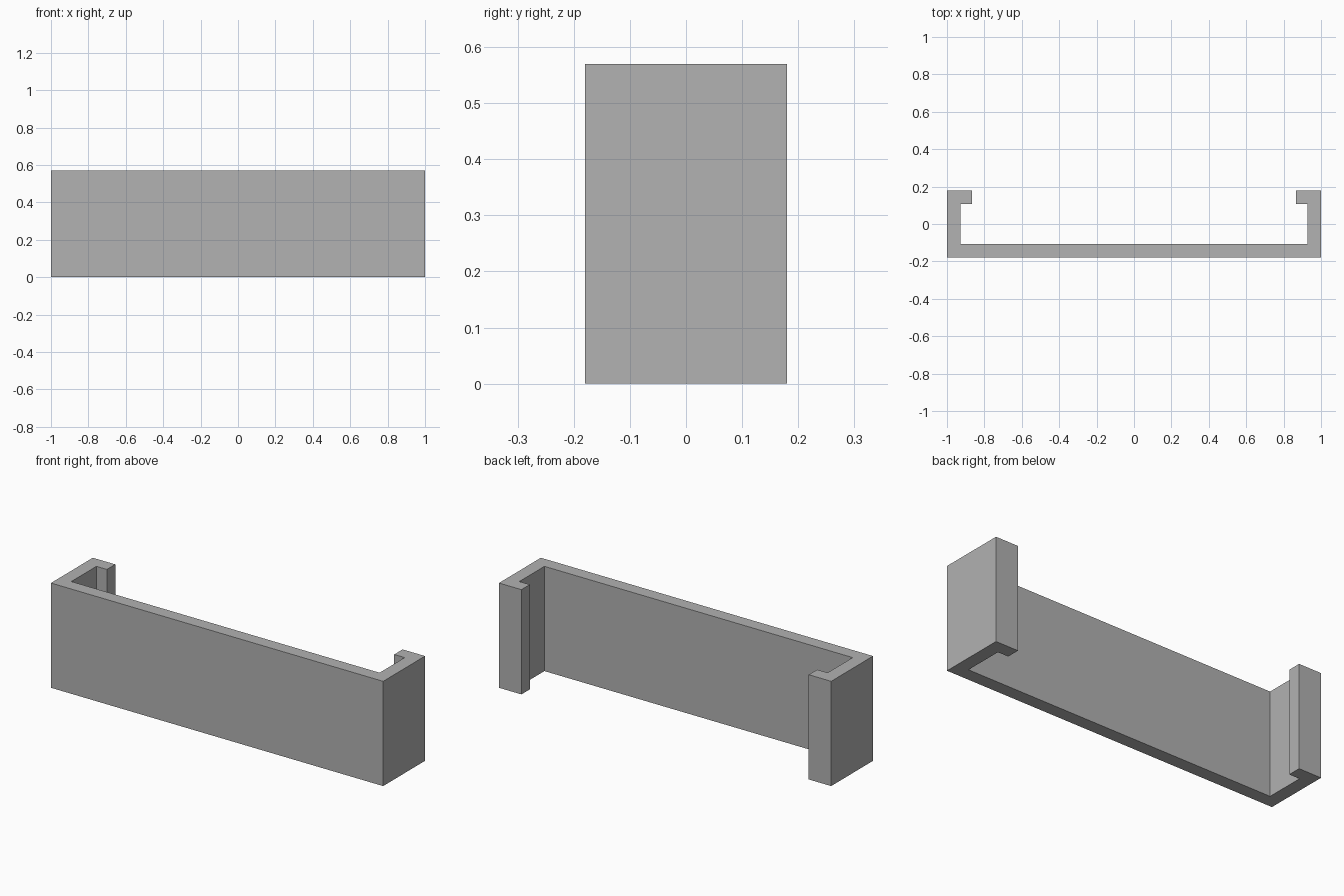
import bpy
import bmesh

cube = bpy.data.objects.get("Cube")
if cube:
    bpy.data.objects.remove(cube, do_unlink=True)

HALF_WIDTH, HALF_DEPTH, HEIGHT = 1.0, 0.18, 0.57
WALL, LIP = 0.072, 0.135

# Grey material
grey = bpy.data.materials.new("plain grey")
grey.use_nodes = True
colour = (0.445, 0.445, 0.445, 1)
grey.diffuse_color = colour
grey.node_tree.nodes["Principled BSDF"].inputs["Base Color"].default_value = colour

# Left half of the channel outline: front panel, side wall, inward lip
inner = HALF_WIDTH - WALL
half = [
    (HALF_WIDTH, -HALF_DEPTH),
    (HALF_WIDTH, HALF_DEPTH),
    (HALF_WIDTH - LIP, HALF_DEPTH),
    (HALF_WIDTH - LIP, HALF_DEPTH - WALL),
    (inner, HALF_DEPTH - WALL),
    (inner, WALL - HALF_DEPTH),
]
outline = half + [(-x, y) for x, y in reversed(half)]

# Extrude the mirrored outline upwards into one solid bracket
bm = bmesh.new()
base = bm.faces.new([bm.verts.new((x, y, 0)) for x, y in outline])
top = bmesh.ops.extrude_face_region(bm, geom=[base], use_keep_orig=True)["geom"]
bmesh.ops.translate(bm, vec=(0, 0, HEIGHT),
                    verts=[v for v in top if isinstance(v, bmesh.types.BMVert)])
bmesh.ops.recalc_face_normals(bm, faces=bm.faces)

mesh = bpy.data.meshes.new("channel_bracket")
bm.to_mesh(mesh)
bm.free()
mesh.materials.append(grey)
bracket = bpy.data.objects.new("channel_bracket", mesh)
bpy.context.collection.objects.link(bracket)
